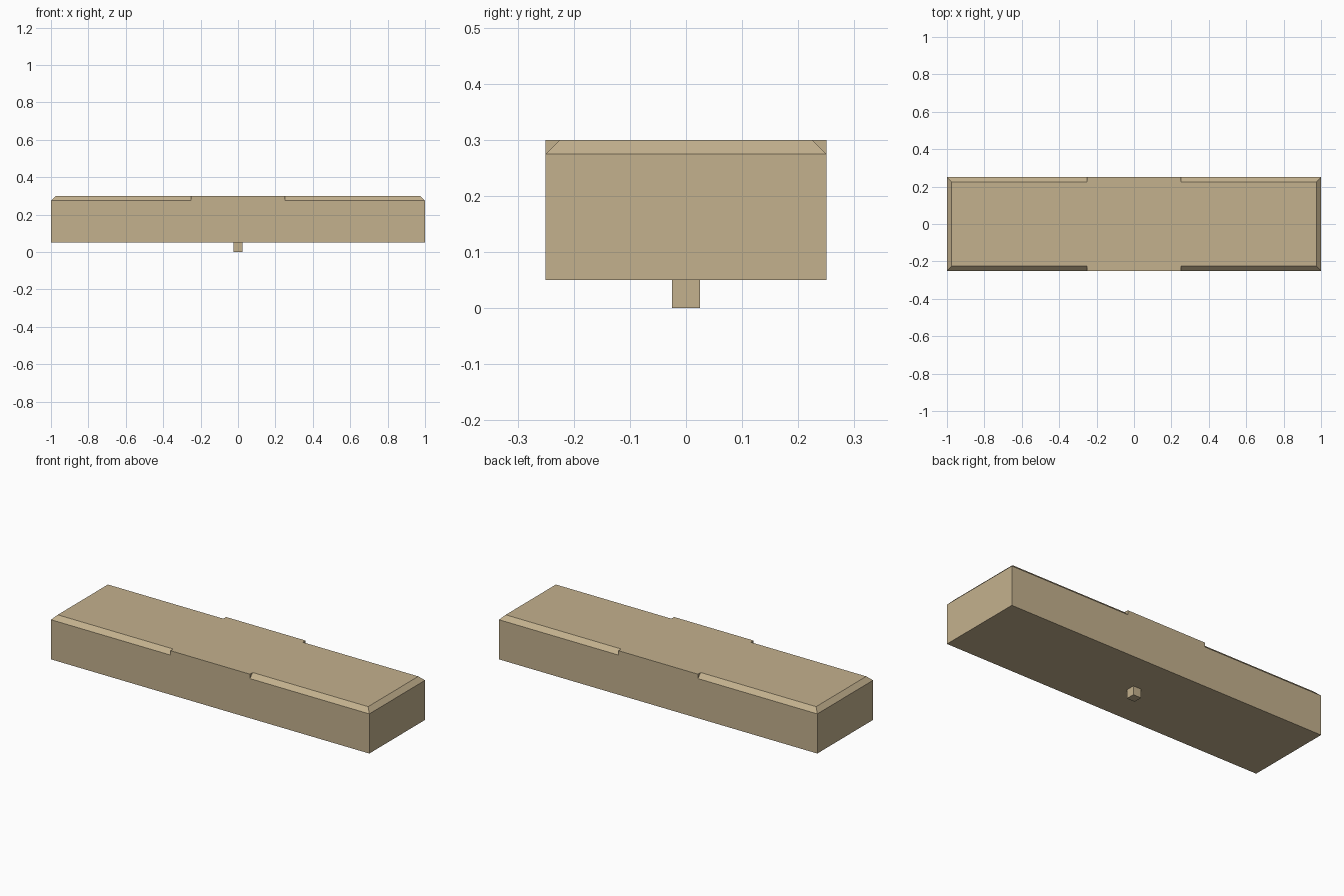
import bpy, bmesh
from mathutils import Matrix

if "Cube" in bpy.data.objects:
    bpy.data.objects.remove(bpy.data.objects["Cube"])

L, W = 1.0, 0.25            # half length, half width
BOTTOM, TOP = 0.05, 0.30
C = 0.025                   # chamfer size
TAB = 0.25                  # half length of the unchamfered middle

mat = bpy.data.materials.new("tan")
mat.diffuse_color = (0.55, 0.44, 0.27, 1)
mat.use_nodes = True
mat.node_tree.nodes["Principled BSDF"].inputs["Base Color"].default_value = mat.diffuse_color


def add_object(name, bm):
    bmesh.ops.recalc_face_normals(bm, faces=bm.faces[:])
    mesh = bpy.data.meshes.new(name)
    bm.to_mesh(mesh)
    bm.free()
    mesh.materials.append(mat)
    obj = bpy.data.objects.new(name, mesh)
    bpy.context.collection.objects.link(obj)
    return obj


# Slab: one quarter, mirrored across x and y
xi, yi, zi = L - C, W - C, TOP - C
quarter = [
    [(0, 0, TOP), (xi, 0, TOP), (xi, yi, TOP), (TAB, yi, TOP), (TAB, W, TOP), (0, W, TOP)],  # top
    [(0, W, BOTTOM), (0, W, TOP), (TAB, W, TOP), (TAB, W, zi), (L, W, zi), (L, W, BOTTOM)],  # long side
    [(L, 0, BOTTOM), (L, W, BOTTOM), (L, W, zi), (L, 0, zi)],                                # end
    [(0, 0, BOTTOM), (0, W, BOTTOM), (L, W, BOTTOM), (L, 0, BOTTOM)],                        # underside
    [(xi, 0, TOP), (L, 0, zi), (L, W, zi), (xi, yi, TOP)],                                   # end chamfer
    [(TAB, yi, TOP), (xi, yi, TOP), (L, W, zi), (TAB, W, zi)],                               # side chamfer
    [(TAB, yi, TOP), (TAB, W, zi), (TAB, W, TOP)],                                           # chamfer stop
]
bm = bmesh.new()
for face in quarter:
    bm.faces.new([bm.verts.new(p) for p in face])
bmesh.ops.remove_doubles(bm, verts=bm.verts[:], dist=1e-4)
for axis in "XY":
    bmesh.ops.mirror(bm, geom=bm.verts[:] + bm.edges[:] + bm.faces[:], axis=axis, merge_dist=1e-4)
bmesh.ops.remove_doubles(bm, verts=bm.verts[:], dist=1e-4)
bmesh.ops.recalc_face_normals(bm, faces=bm.faces[:])
bmesh.ops.dissolve_limit(bm, angle_limit=0.01, verts=bm.verts[:], edges=bm.edges[:])
add_object("slab", bm)

# Small square peg under the middle
bm = bmesh.new()
bmesh.ops.create_cube(bm, size=BOTTOM, matrix=Matrix.Translation((0, 0, BOTTOM / 2)))
add_object("peg", bm)
